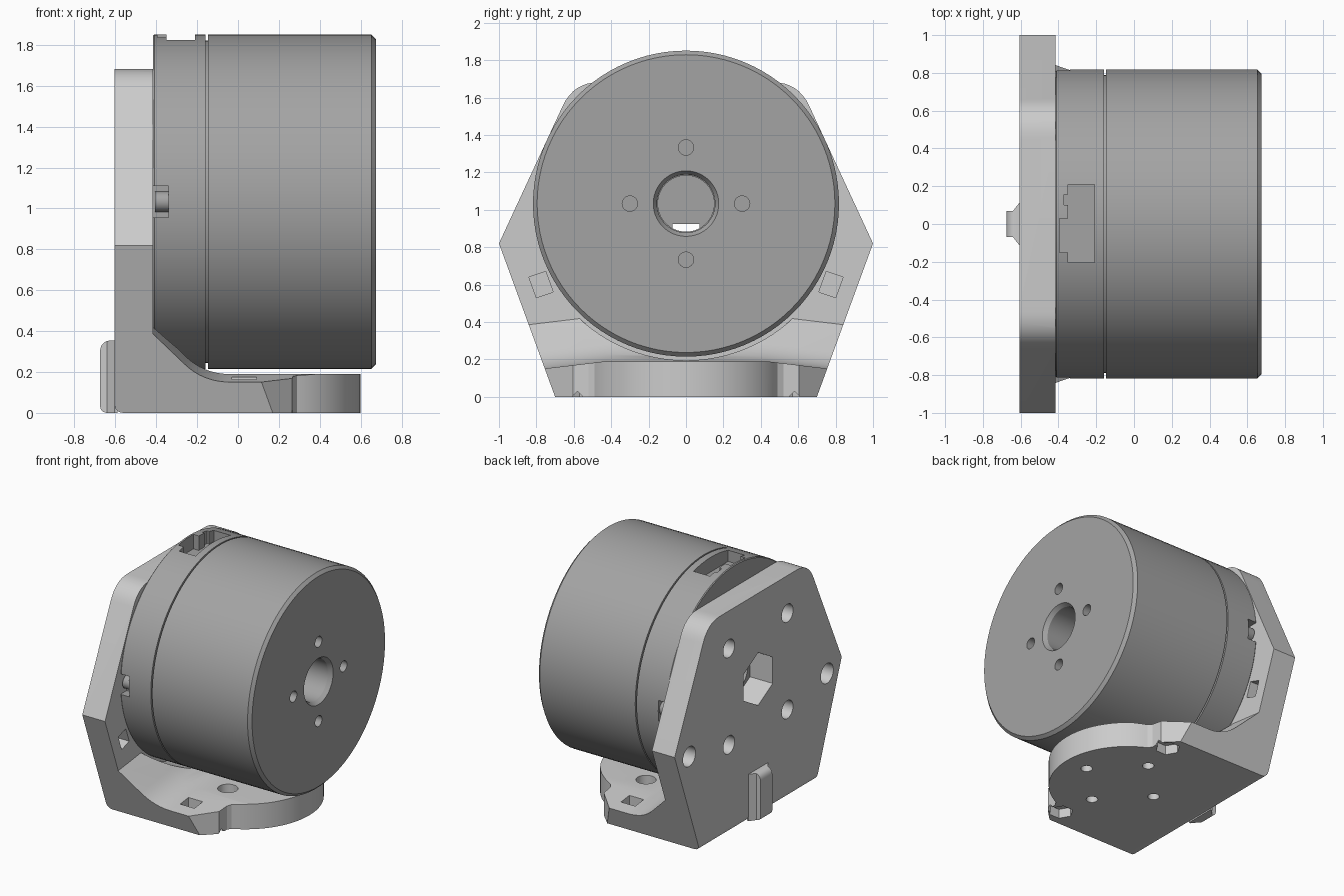
import bpy, bmesh, math
from mathutils import Vector

if "Cube" in bpy.data.objects:
    bpy.data.objects.remove(bpy.data.objects["Cube"])

CZ = 1.033   # motor axis height
R = 0.818    # motor radius


def new_object(name, bm):
    bmesh.ops.recalc_face_normals(bm, faces=bm.faces)
    me = bpy.data.meshes.new(name)
    bm.to_mesh(me)
    bm.free()
    ob = bpy.data.objects.new(name, me)
    bpy.context.collection.objects.link(ob)
    return ob


def loft(name, sections):
    bm = bmesh.new()
    rings = [[bm.verts.new(p) for p in s] for s in sections]
    n = len(rings[0])
    for a, b in zip(rings, rings[1:]):
        for i in range(n):
            bm.faces.new((a[i], a[(i + 1) % n], b[(i + 1) % n], b[i]))
    bm.faces.new(rings[0][::-1])
    bm.faces.new(rings[-1])
    return new_object(name, bm)


def prism(name, pts, axis, a, b):
    put = {'x': lambda u, v, t: (t, u, v),
           'y': lambda u, v, t: (u, t, v),
           'z': lambda u, v, t: (u, v, t)}[axis]
    return loft(name, [[put(u, v, t) for u, v in pts] for t in (a, b)])


def arc(u, v, r, start, end, n):
    angles = [math.radians(start + (end - start) * i / n) for i in range(n + 1)]
    return [(u + r * math.cos(a), v + r * math.sin(a)) for a in angles]


def ring(u, v, r, n=32, turn=0):
    return arc(u, v, r, turn, turn + 360, n)[:-1]


def rect(u0, u1, v0, v1):
    return [(u0, v0), (u1, v0), (u1, v1), (u0, v1)]


def rounded(pts, steps=8):
    """Points (u, v) stay sharp; (u, v, d) are rounded starting d before the corner."""
    out = []
    for i, p in enumerate(pts):
        c = Vector(p[:2])
        if len(p) == 2:
            out.append(tuple(c))
            continue
        a = c + (Vector(pts[i - 1][:2]) - c).normalized() * p[2]
        b = c + (Vector(pts[(i + 1) % len(pts)][:2]) - c).normalized() * p[2]
        for k in range(steps + 1):
            t = k / steps
            out.append(tuple(a * (1 - t) ** 2 + c * 2 * t * (1 - t) + b * t * t))
    return out


def lathe(name, profile, segs=96):
    """Closed (x, radius) profile turned around the motor axis."""
    bm = bmesh.new()
    rings = [[bm.verts.new((x, r * math.cos(math.tau * k / segs), CZ + r * math.sin(math.tau * k / segs)))
              for x, r in profile] for k in range(segs)]
    n = len(profile)
    for k in range(segs):
        a, b = rings[k], rings[(k + 1) % segs]
        for i in range(n):
            bm.faces.new((a[i], a[(i + 1) % n], b[(i + 1) % n], b[i]))
    return new_object(name, bm)


def boolean(ob, tools, op='DIFFERENCE'):
    for t in tools:
        m = ob.modifiers.new("cut", 'BOOLEAN')
        m.operation, m.object, m.solver = op, t, 'EXACT'
    me = bpy.data.meshes.new_from_object(ob.evaluated_get(bpy.context.evaluated_depsgraph_get()))
    ob.modifiers.clear()
    ob.data = me
    for t in tools:
        bpy.data.objects.remove(t)


# Bracket: L-shaped side profile, its inner surface falling away towards both sides
def side_section(y):
    drop = max(0.0, abs(y) - 0.43) * 0.12
    pts = [(-0.605, 0, 0.05), (0.8, 0), (0.8, 0.19 - drop), (-0.17, 0.19 - drop, 0.13),
           (-0.415, 0.435 - drop), (-0.415, 2), (-0.605, 2)]
    return [(u, y, v) for u, v in rounded(pts)]


bracket = loft("bracket", [side_section(y) for y in (-1.2, -0.43, 0.43, 1.2)])
outline = prism("outline", rounded([(-0.7, 0), (0.7, 0), (1, 0.82), (0.6, 1.683, 0.14),
                                    (-0.6, 1.683, 0.14), (-1, 0.82)]), 'x', -1, 1)
half = [(0.27, 0.52), (0.265, 0.605), (-0.33, 1.2), (-1, 1.2)]
plan = prism("plan", arc(0.06, 0, 0.54, -65, 65, 36) + half + [(x, -y) for x, y in reversed(half)],
             'z', -0.5, 2.5)
boolean(bracket, [outline, plan], 'INTERSECT')

# Bracket openings: motor clearance, hexagonal centre hole, screw holes and nut pockets
cuts = [prism("clearance", ring(0, CZ, 0.838, 96), 'x', -0.4151, 1),
        prism("centre_hole", ring(0, CZ, 0.2, 6, 30), 'x', -0.7, -0.3)]
for s in (-1, 1):
    for t in (-1, 1):
        cuts.append(prism("plate_hole", ring(0.35 * s, CZ + 0.365 * t, 0.068), 'x', -0.7, -0.3))
    cuts.append(prism("side_hole", ring(0.825 * s, 0.76, 0.075), 'x', -0.7, -0.48))
    cuts.append(prism("plate_nut_slot", [(s * y, z) for y, z in
                ((0.84, 0.64), (0.75, 0.67), (0.71, 0.56), (0.80, 0.53))], 'x', -0.53, -0.3))
    cuts.append(prism("base_nut_slot", rect(-0.03, 0.09, 0.6 * s - 0.05, 0.6 * s + 0.05), 'z', 0.1, 0.4))
    cuts.append(prism("corner_pocket", ring(0.175, 0.57 * s, 0.085, 6), 'z', -0.1, 0.07))
    cuts.append(prism("corner_groove", [(0.58 * s - 0.04, -0.01), (0.58 * s + 0.04, -0.01),
                                        (0.58 * s, 0.03)], 'x', 0.18, 0.4))
for dx, dy in ((0.3, 0), (-0.3, 0), (0, 0.3), (0, -0.3)):
    cuts.append(prism("base_hole", ring(0.125 + dx, dy, 0.04), 'z', -0.1, 0.12))
    cuts.append(prism("base_counterbore", ring(0.125 + dx, dy, 0.07), 'z', 0.08, 0.5))
boolean(bracket, cuts)

# Tapered rib on the back of the plate
rib = prism("rear_rib", [(-0.59, -0.115), (-0.605, -0.115), (-0.64, -0.07), (-0.675, -0.07),
                         (-0.675, 0.07), (-0.64, 0.07), (-0.605, 0.115), (-0.59, 0.115)], 'z', 0, 0.355)
boolean(rib, [prism("rib_side", rounded([(-0.675, 0, 0.04), (-0.5, 0), (-0.5, 0.355),
                                         (-0.675, 0.355, 0.06)]), 'y', -1, 1)], 'INTERSECT')

# Motor: fixed rear part with a neck, then the rotating can with chamfered rim and bore
motor_base = lathe("motor_base", [(-0.415, 0.15), (-0.415, R - 0.006), (-0.409, R), (-0.158, R),
                                  (-0.158, R - 0.03), (-0.12, R - 0.03), (-0.12, 0.15)])
rotor = lathe("rotor", [(-0.147, 0.155), (-0.147, R), (0.653, R), (0.675, R - 0.022),
                        (0.675, 0.175), (0.645, 0.155)])

# Connector opening on top and cable notches at both sides
socket = prism("socket", [(-0.35, 0.21), (-0.21, 0.21), (-0.21, -0.205), (-0.35, -0.205), (-0.35, -0.15),
                          (-0.395, -0.15), (-0.395, 0.03), (-0.35, 0.03), (-0.35, 0.1), (-0.37, 0.1),
                          (-0.37, 0.155), (-0.35, 0.155)], 'z', 1.74, 2)
notches = [prism("notch", rect(-0.5, -0.34, 0.955, 1.11), 'y', s * 0.74, s * 0.9) for s in (-1, 1)]
boolean(motor_base, [socket] + notches)
pins = [prism("notch_pin_" + n, ring(s * 0.755, CZ, 0.05, 24), 'x', -0.405, -0.33)
        for n, s in (("front", -1), ("back", 1))]

# Threaded holes in the rotor face
boolean(rotor, [prism("face_hole", ring(0.3 * a, CZ + 0.3 * b, 0.041), 'x', 0.5, 0.8)
                for a, b in ((1, 0), (-1, 0), (0, 1), (0, -1))])

# Plug inside the bore, leaving a small slot at the bottom
plug = prism("bore_plug", arc(0, CZ, 0.16, -63, 243, 48) + [(-0.073, 0.925), (0.073, 0.925)],
             'x', -0.25, -0.16)

# Dark finish for the motor parts
dark = bpy.data.materials.new("dark_metal")
dark.diffuse_color = (0.37, 0.37, 0.37, 1)
dark.use_nodes = True
dark.node_tree.nodes["Principled BSDF"].inputs["Base Color"].default_value = dark.diffuse_color
for ob in [motor_base, rotor, plug] + pins:
    ob.data.materials.clear()
    ob.data.materials.append(dark)

# Smooth curved surfaces, keep hard edges
for ob in bpy.context.collection.objects:
    bpy.ops.object.select_all(action='DESELECT')
    ob.select_set(True)
    bpy.context.view_layer.objects.active = ob
    bpy.ops.object.shade_smooth_by_angle(angle=math.radians(25))
